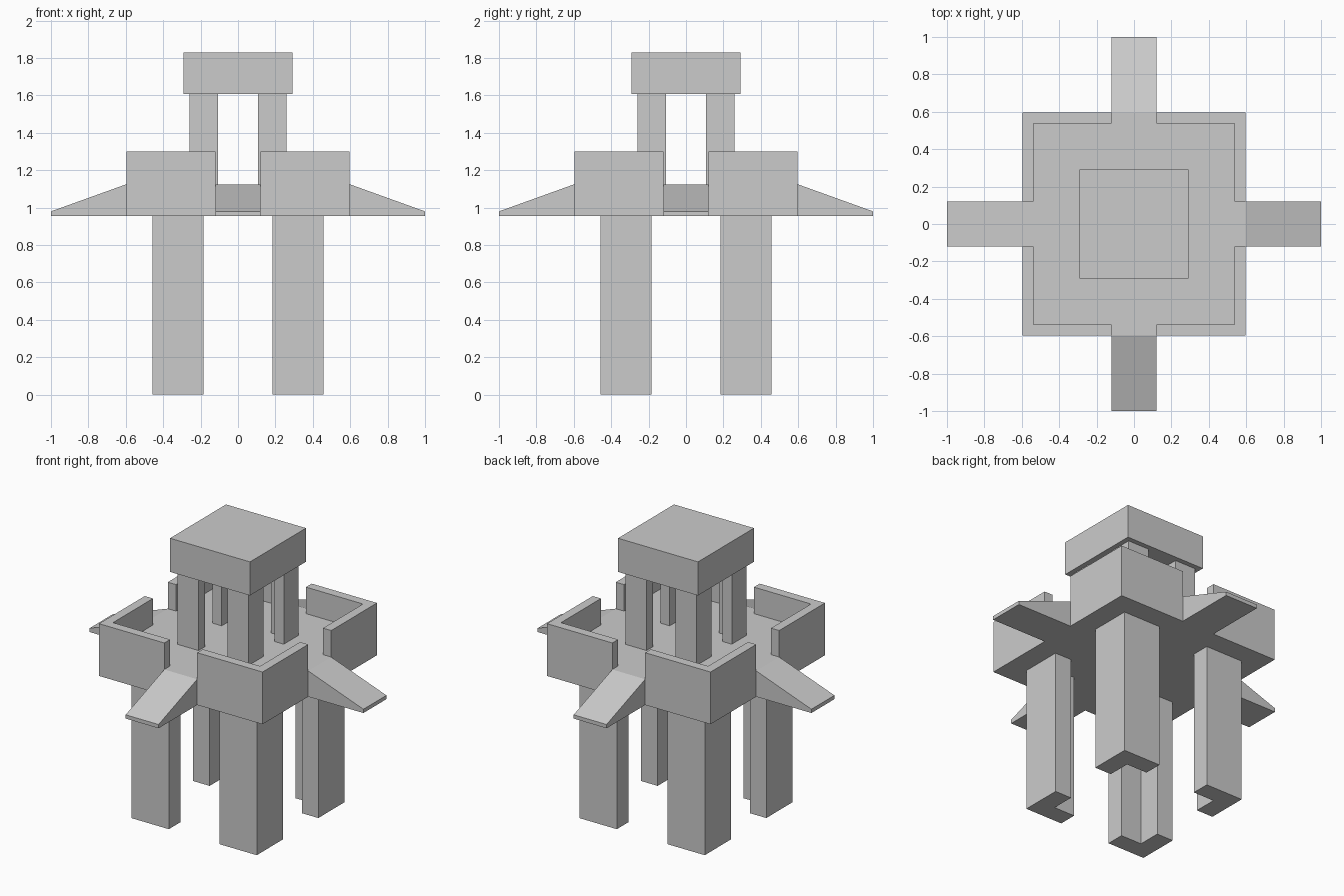
import bpy, bmesh
from math import pi
from mathutils import Matrix, Vector

if "Cube" in bpy.data.objects:
    bpy.data.objects.remove(bpy.data.objects["Cube"])


def prism(name, base, sweep, turn=0.0):
    """Extrude a flat outline of 3D points along a vector, then turn it about z."""
    bm = bmesh.new()
    face = bm.faces.new([bm.verts.new(p) for p in base])
    ext = bmesh.ops.extrude_face_region(bm, geom=[face], use_keep_orig=True)
    moved = [g for g in ext["geom"] if isinstance(g, bmesh.types.BMVert)]
    bmesh.ops.translate(bm, verts=moved, vec=Vector(sweep))
    bmesh.ops.rotate(bm, verts=bm.verts, cent=(0, 0, 0), matrix=Matrix.Rotation(turn, 3, 'Z'))
    bmesh.ops.recalc_face_normals(bm, faces=bm.faces)
    mesh = bpy.data.meshes.new(name)
    bm.to_mesh(mesh)
    bm.free()
    obj = bpy.data.objects.new(name, mesh)
    bpy.context.collection.objects.link(obj)
    return obj


def corner_posts(name, inner, outer, thick, z0, z1):
    """Four L-shaped posts, one per corner, with the angle facing outward."""
    mid = outer - thick
    outline = [(outer, outer), (inner, outer), (inner, mid), (mid, mid), (mid, inner), (outer, inner)]
    for k in range(4):
        prism(f"{name}_{k + 1}", [(x, y, z0) for x, y in outline], (0, 0, z1 - z0), k * pi / 2)


UNDER, FLOOR = 0.955, 1.125     # underside and top of the platform
EDGE, WALL, GAP = 0.597, 0.06, 0.12

# Legs, parapet corners and roof pillars
corner_posts("leg", 0.185, 0.457, 0.12, 0, UNDER)
corner_posts("parapet", GAP, EDGE, WALL, UNDER, 1.30)
corner_posts("pillar", 0.106, 0.26, 0.067, FLOOR, 1.607)

# Platform floor, reaching out through the four gaps in the parapet
i = EDGE - WALL
quarter = [(i, -i), (i, -GAP), (EDGE, -GAP), (EDGE, GAP), (i, GAP)]
cross = []
for k in range(4):
    for x, y in quarter:
        v = Matrix.Rotation(k * pi / 2, 3, 'Z') @ Vector((x, y, UNDER))
        cross.append(v)
prism("platform", cross, (0, 0, FLOOR - UNDER))

# Sloping ramps on the four sides
for k in range(4):
    side = [(EDGE, -GAP, UNDER), (1, -GAP, UNDER), (1, -GAP, 0.98), (EDGE, -GAP, FLOOR)]
    prism(f"ramp_{k + 1}", side, (0, 2 * GAP, 0), k * pi / 2)

# Roof block
r = 0.292
prism("roof", [(-r, -r, 1.607), (r, -r, 1.607), (r, r, 1.607), (-r, r, 1.607)], (0, 0, 0.222))
